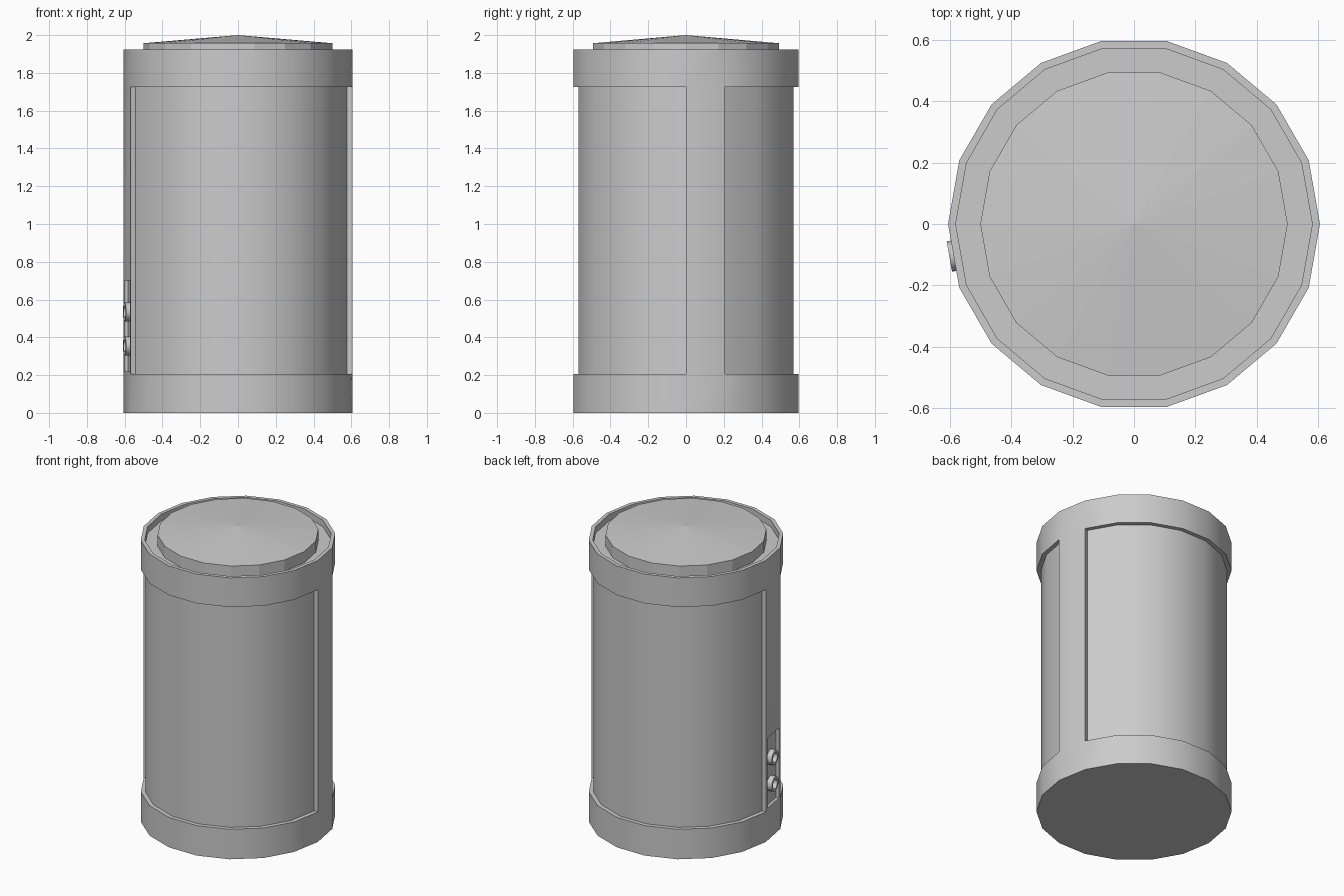
import bpy, bmesh, math
from mathutils import Matrix, Vector

if "Cube" in bpy.data.objects:
    bpy.data.objects.remove(bpy.data.objects["Cube"])

SIDES = 18
R_OUT, R_PANEL, R_RIM, R_LID = 0.605, 0.577, 0.58, 0.5
Z_LOW, Z_HIGH, Z_RIM, Z_FLOOR = 0.205, 1.725, 1.925, 1.88
STRIPS = (0, 9)  # segments that stay at full radius


def pt(r, z, i, n):
    a = 2 * math.pi * i / n
    return Vector((r * math.cos(a), r * math.sin(a), z))


def add_face(bm, pts):
    unique = []
    for p in pts:
        if all((p - q).length > 1e-6 for q in unique):
            unique.append(p)
    if len(unique) > 2:
        bm.faces.new([bm.verts.new(p) for p in unique])


def lathe_segment(bm, profile, i, n):
    for (r0, z0), (r1, z1) in zip(profile, profile[1:]):
        add_face(bm, [pt(r0, z0, i, n), pt(r0, z0, i + 1, n),
                      pt(r1, z1, i + 1, n), pt(r1, z1, i, n)])


def weld(bm):
    bmesh.ops.remove_doubles(bm, verts=bm.verts, dist=1e-5)
    bmesh.ops.recalc_face_normals(bm, faces=bm.faces)


def finish(bm, name, smooth):
    mesh = bpy.data.meshes.new(name)
    bm.to_mesh(mesh)
    bm.free()
    ob = bpy.data.objects.new(name, mesh)
    bpy.context.collection.objects.link(ob)
    if smooth:
        bpy.ops.object.select_all(action='DESELECT')
        ob.select_set(True)
        bpy.context.view_layer.objects.active = ob
        bpy.ops.object.shade_smooth_by_angle(angle=math.radians(30))
    return ob


# Tank body: two bands, recessed wall panels and two raised strips
bm = bmesh.new()
foot = [(0, 0), (R_OUT, 0), (R_OUT, Z_LOW)]
recess = [(R_PANEL, Z_LOW), (R_PANEL, Z_HIGH)]
rim = [(R_OUT, Z_HIGH), (R_OUT, Z_RIM), (R_RIM, Z_RIM), (R_RIM, Z_FLOOR), (R_LID, Z_FLOOR)]
for i in range(SIDES):
    lathe_segment(bm, foot + ([] if i in STRIPS else recess) + rim, i, SIDES)
# Side walls of the strips
for s in STRIPS:
    for i in (s, s + 1):
        add_face(bm, [pt(R_OUT, Z_LOW, i, SIDES), pt(R_PANEL, Z_LOW, i, SIDES),
                      pt(R_PANEL, Z_HIGH, i, SIDES), pt(R_OUT, Z_HIGH, i, SIDES)])
weld(bm)

# Shallow pocket for the pipe fittings in the left strip
a = math.radians(190)
out = Vector((math.cos(a), math.sin(a), 0))
face = max((f for f in bm.faces if f.normal.dot(out) > 0.99), key=lambda f: f.calc_area())
bmesh.ops.inset_individual(bm, faces=[face], thickness=0.028)
mid = (Z_LOW + Z_HIGH) / 2
for v in face.verts:
    v.co.z = 0.7 if v.co.z > mid else 0.22
pocket = bmesh.ops.extrude_discrete_faces(bm, faces=[face])['faces'][0]
bmesh.ops.translate(bm, verts=pocket.verts, vec=-out * 0.02)
bmesh.ops.recalc_face_normals(bm, faces=bm.faces)
finish(bm, "tank_body", True)

# Shallow conical lid
bm = bmesh.new()
for i in range(SIDES):
    lathe_segment(bm, [(R_LID, Z_FLOOR), (R_LID, 1.957), (0, 2.0)], i, SIDES)
weld(bm)
finish(bm, "lid", False)

# Pipe fittings: short open sockets
for name, z in (("upper_fitting", 0.535), ("lower_fitting", 0.355)):
    bm = bmesh.new()
    socket = [(0.05, 0), (0.05, 0.034), (0.032, 0.034), (0.032, 0.008), (0, 0.008)]
    for i in range(16):
        lathe_segment(bm, socket, i, 16)
    weld(bm)
    ob = finish(bm, name, True)
    ob.matrix_world = (Matrix.Translation(out * 0.576 + Vector((0, 0, z)))
                       @ out.to_track_quat('Z', 'Y').to_matrix().to_4x4())
